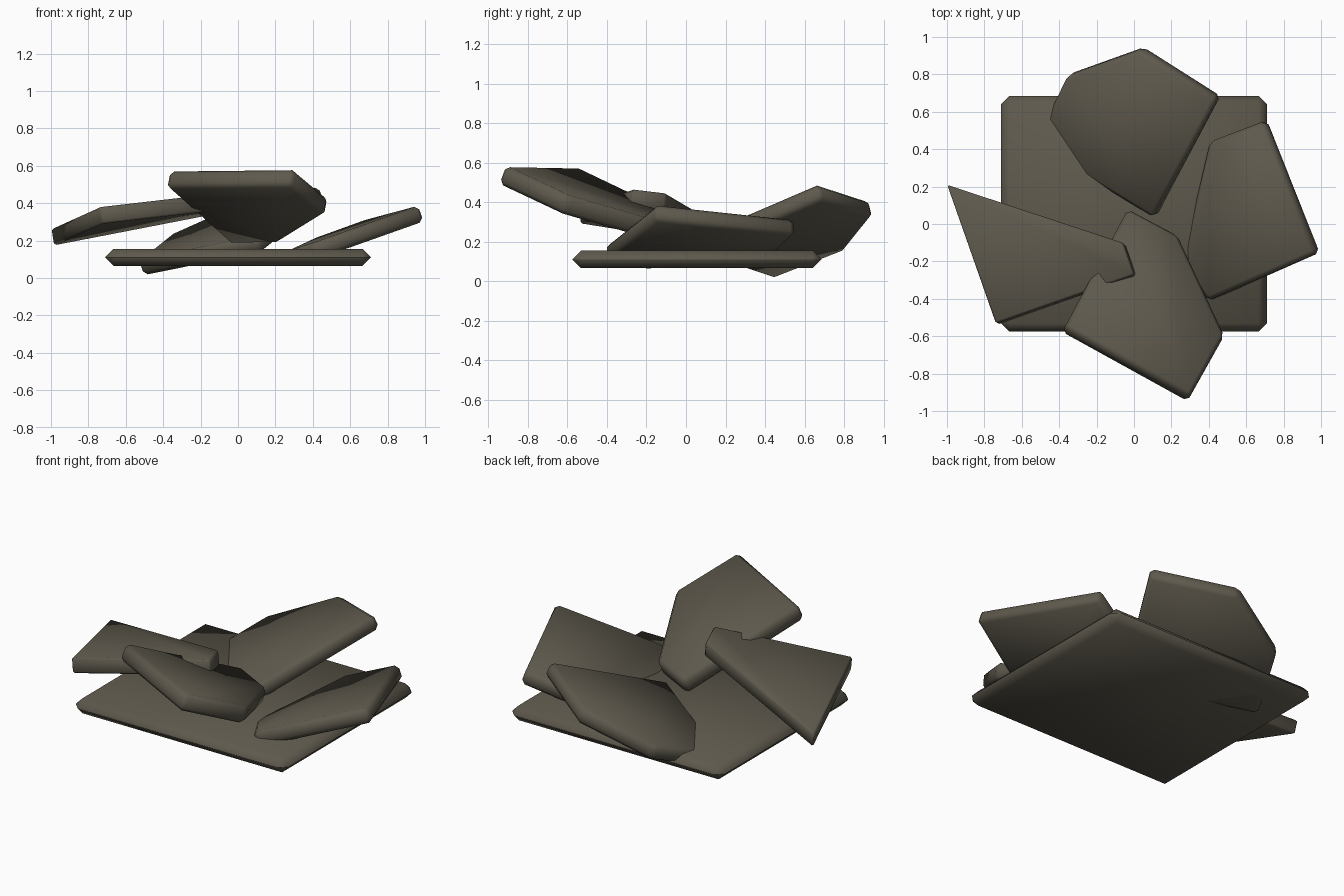
import bpy
import bmesh
from mathutils import Vector

old = bpy.data.objects.get("Cube")
if old:
    bpy.data.objects.remove(old, do_unlink=True)

# Single weathered stone colour
STONE = (0.112, 0.1, 0.074, 1.0)
stone = bpy.data.materials.new("dark_olive_stone")
stone.use_nodes = True
stone.diffuse_color = STONE
bsdf = stone.node_tree.nodes["Principled BSDF"]
bsdf.inputs["Base Color"].default_value = STONE
bsdf.inputs["Roughness"].default_value = 0.9


def slab(name, top, bevel, thickness=0.09):
    """Thick plate hanging below a top outline, with chamfered edges."""
    bm = bmesh.new()
    face = bm.faces.new([bm.verts.new(p) for p in top])
    face.normal_update()
    if face.normal.z < 0:
        face.normal_flip()
    drop = -face.normal * thickness
    under = bm.faces.new([bm.verts.new(v.co + drop) for v in reversed(face.verts)])
    upper, lower = list(face.verts), list(reversed(under.verts))
    for i in range(len(upper)):
        j = (i + 1) % len(upper)
        bm.faces.new((upper[i], lower[i], lower[j], upper[j]))
    bmesh.ops.recalc_face_normals(bm, faces=bm.faces)
    bmesh.ops.bevel(bm, geom=bm.edges[:], offset=bevel, segments=1,
                    affect='EDGES', clamp_overlap=True)
    mesh = bpy.data.meshes.new(name)
    for f in bm.faces:
        f.smooth = True
    bm.to_mesh(mesh)
    bm.free()
    mesh.materials.append(stone)
    obj = bpy.data.objects.new(name, mesh)
    bpy.context.collection.objects.link(obj)
    return obj


# Flat base with a full chamfer around its rim
base_top = [Vector((sx * 0.71, 0.055 + sy * 0.63, 0.155))
            for sx, sy in ((-1, -1), (1, -1), (1, 1), (-1, 1))]
slab("base_slab", base_top, 0.044)

# Broken plates lying over and through the base
slab("back_slab", [(0.03, 0.93, 0.41), (-0.36, 0.79, 0.235), (-0.54, 0.42, 0.092),
                   (0.1, 0.03, 0.22), (0.44, 0.67, 0.495)], 0.022)
slab("left_slab", [(0.69, 0.55, 0.315), (0.4, 0.44, 0.21), (0.25, -0.2, 0.14),
                   (0.39, -0.41, 0.185), (0.97, -0.155, 0.39)], 0.022)
slab("front_slab", [(-0.37, -0.55, 0.578), (0.3, -0.92, 0.585), (0.485, -0.59, 0.43),
                    (0.235, -0.055, 0.275), (-0.03, 0.085, 0.275)], 0.022, 0.1)
slab("right_slab", [(-1.0, 0.21, 0.262), (-0.74, -0.53, 0.38), (0.0, -0.27, 0.465),
                    (-0.06, -0.1, 0.445)], 0.01)
